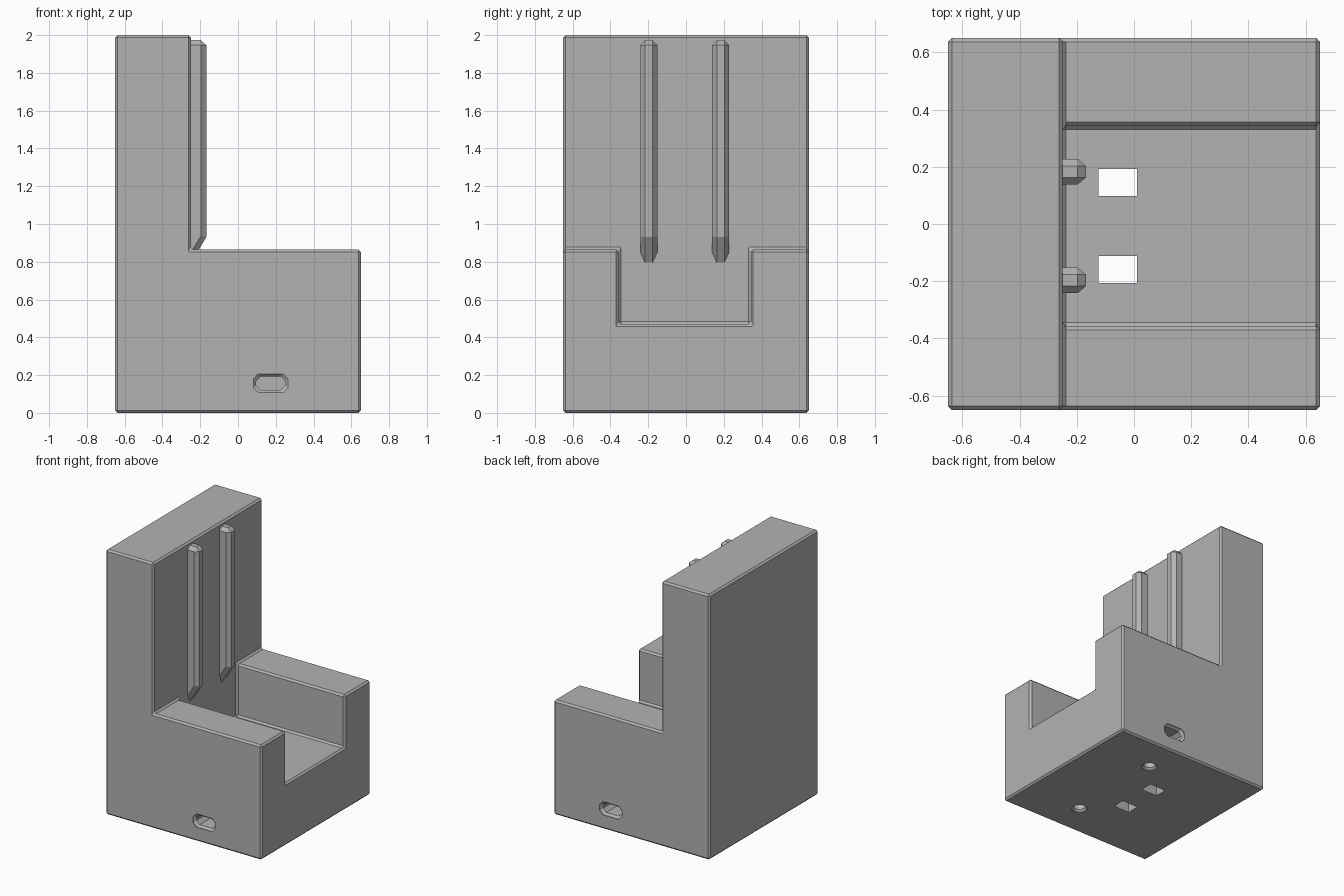
import bpy
import bmesh
from math import cos, sin, tau

cube = bpy.data.objects.get("Cube")
if cube:
    bpy.data.objects.remove(cube, do_unlink=True)

GREY = (0.45, 0.45, 0.45, 1)
grey = bpy.data.materials.new("plain grey")
grey.use_nodes = True
grey.diffuse_color = GREY
grey.node_tree.nodes["Principled BSDF"].inputs["Base Color"].default_value = GREY

MID = -0.007      # centre line of the channel, ribs and holes
EDGE = 0.013      # chamfer on every body edge


def loft(name, *rings):
    """Closed solid through matching rings of points."""
    bm = bmesh.new()
    loops = [[bm.verts.new(p) for p in ring] for ring in rings]
    n = len(loops[0])
    for a, b in zip(loops, loops[1:]):
        for i in range(n):
            j = (i + 1) % n
            bm.faces.new((a[i], a[j], b[j], b[i]))
    bm.faces.new(loops[0])
    bm.faces.new(loops[-1])
    bmesh.ops.recalc_face_normals(bm, faces=bm.faces)
    mesh = bpy.data.meshes.new(name)
    bm.to_mesh(mesh)
    bm.free()
    mesh.materials.append(grey)
    obj = bpy.data.objects.new(name, mesh)
    bpy.context.collection.objects.link(obj)
    return obj


def box(name, x0, x1, y0, y1, z0, z1):
    return loft(name, *([(x0, y0, z), (x1, y0, z), (x1, y1, z), (x0, y1, z)] for z in (z0, z1)))


def apply(obj, mod):
    bpy.context.view_layer.objects.active = obj
    bpy.ops.object.modifier_apply(modifier=mod.name)


def cut(obj, cutter):
    cutter.hide_render = True
    mod = obj.modifiers.new("cut", "BOOLEAN")
    mod.operation = "DIFFERENCE"
    mod.solver = "EXACT"
    mod.object = cutter
    apply(obj, mod)
    bpy.data.objects.remove(cutter, do_unlink=True)


# Body: tall back slab with a low block, notched by a T-shaped cut
body = box("body", -0.65, 0.65, -0.65, 0.65, 0, 2)
left, right = MID - 0.35, MID + 0.35
tee = [(left, 0.47), (right, 0.47), (right, 0.865), (1, 0.865),
       (1, 3), (-1, 3), (-1, 0.865), (left, 0.865)]
cut(body, loft("tee_cutter", *([(x, y, z) for y, z in tee] for x in (-0.25, 1))))

bevel = body.modifiers.new("chamfer", "BEVEL")
bevel.width = EDGE
bevel.segments = 1
bevel.limit_method = "ANGLE"
apply(body, bevel)


def slot_ring(y, inset):
    """Rectangle with clipped corners in the xz plane."""
    w, h, c = 0.092 - inset, 0.05 - inset, 0.026
    pts = [(w, h - c), (w - c, h), (c - w, h), (-w, h - c),
           (-w, c - h), (c - w, -h), (w - c, -h), (w, c - h)]
    return [(0.173 + x, y, 0.157 + z) for x, z in pts]


def round_ring(y, r, z):
    return [(0.173 + r * cos(tau * i / 12), y + r * sin(tau * i / 12), z) for i in range(12)]


for side in (-1, 1):
    # Square shaft straight through the channel floor
    y = MID + side * 0.152
    cut(body, box("shaft_cutter", -0.124, 0.01, y - 0.047, y + 0.047, -1, 1))
    # Flared side slot
    cut(body, loft("slot_cutter", slot_ring(side * 0.67, 0), slot_ring(side * 0.645, 0),
                   slot_ring(side * 0.63, 0.014), slot_ring(side * 0.33, 0.014)))
    # Round hole from below that meets the slot
    y = MID + side * 0.383
    cut(body, loft("hole_cutter", round_ring(y, 0.055, -0.02), round_ring(y, 0.055, 0.005),
                   round_ring(y, 0.043, 0.018), round_ring(y, 0.043, 0.16)))

# Guide ribs on the back slab, chamfered with a sloping foot
outer = [(-0.26, 1.973), (-0.197, 1.973), (-0.168, 1.947), (-0.168, 0.93), (-0.25, 0.795), (-0.26, 0.795)]
inner = [(-0.26, 1.947), (-0.2, 1.947), (-0.197, 1.945), (-0.197, 0.935), (-0.25, 0.85), (-0.26, 0.85)]
for side, name in ((-1, "right_rib"), (1, "left_rib")):
    y = MID + side * 0.19
    loft(name, *([(x, y + d, z) for x, z in ring]
                 for d, ring in ((-0.045, inner), (-0.02, outer), (0.02, outer), (0.045, inner))))
